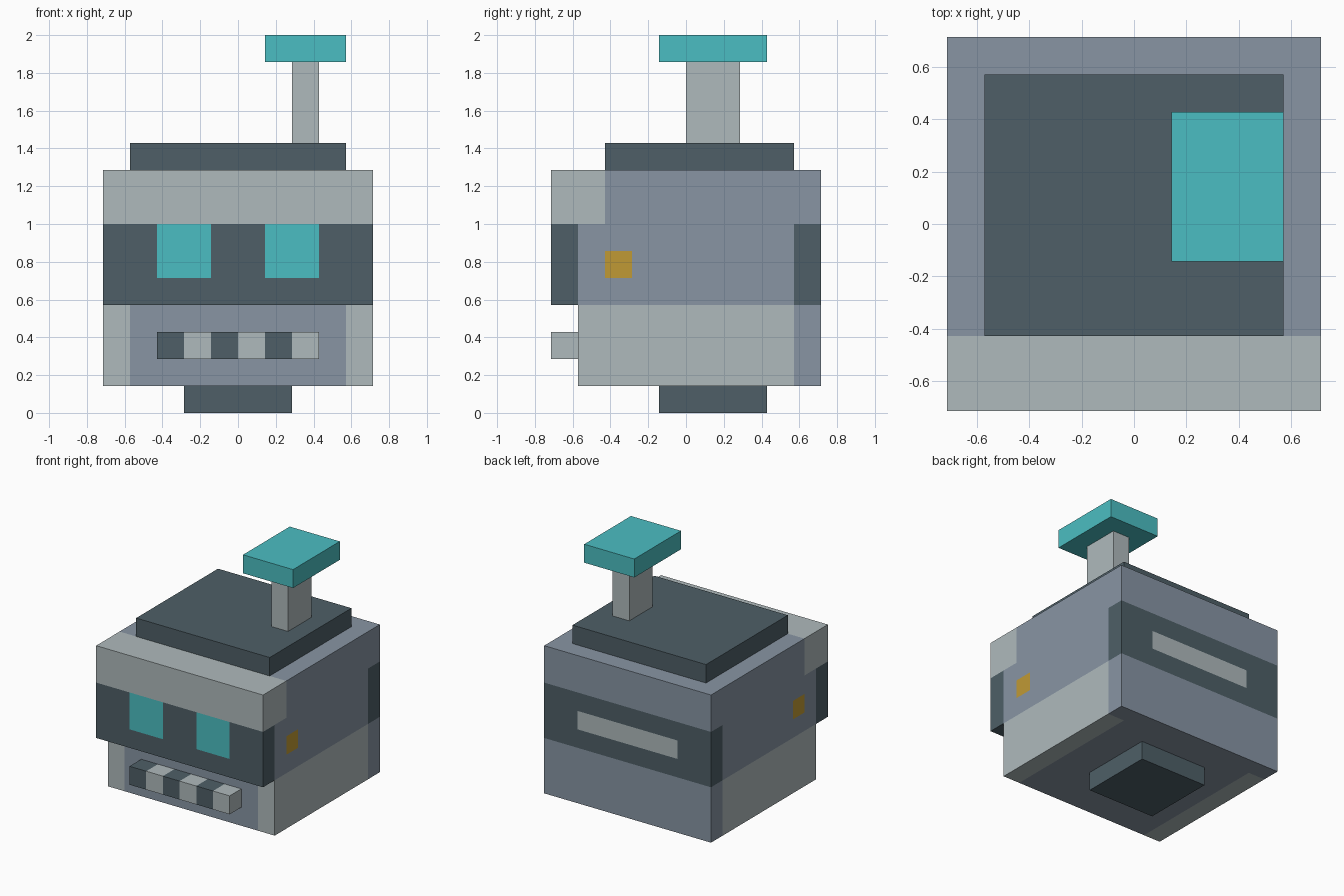
import bpy
import bmesh
from mathutils import Vector

if "Cube" in bpy.data.objects:
    bpy.data.objects.remove(bpy.data.objects["Cube"], do_unlink=True)

U = 1 / 7  # one block unit


def linear(c):
    c /= 255
    return c / 12.92 if c <= 0.04045 else ((c + 0.055) / 1.055) ** 2.4


def material(name, rgb):
    mat = bpy.data.materials.new(name)
    mat.use_nodes = True
    colour = [linear(c) for c in rgb] + [1]
    mat.diffuse_color = colour
    bsdf = next(n for n in mat.node_tree.nodes if n.type == "BSDF_PRINCIPLED")
    bsdf.inputs["Base Color"].default_value = colour
    return mat


MATS = [
    material("light grey", (175, 186, 188)),
    material("dark slate", (78, 95, 103)),
    material("blue grey", (136, 149, 164)),
    material("turquoise", (75, 190, 194)),
    material("amber", (192, 154, 53)),
]
LIGHT, DARK, BLUE, TURQUOISE, AMBER = range(5)


def block(name, x0, x1, profile, colour, cuts=((), (), ())):
    """Extrude a (y, z) profile along x, cut it, and paint each face by a rule."""
    bm = bmesh.new()
    base = bm.faces.new([bm.verts.new((x0, y, z)) for y, z in profile])
    side = bmesh.ops.extrude_face_region(bm, geom=[base], use_keep_orig=True)
    moved = [v for v in side["geom"] if isinstance(v, bmesh.types.BMVert)]
    bmesh.ops.translate(bm, verts=moved, vec=(x1 - x0, 0, 0))
    for axis, places in enumerate(cuts):
        normal = Vector([float(i == axis) for i in range(3)])
        for p in places:
            bmesh.ops.bisect_plane(bm, geom=bm.verts[:] + bm.edges[:] + bm.faces[:],
                                   plane_co=normal * p, plane_no=normal)
    bmesh.ops.recalc_face_normals(bm, faces=bm.faces[:])
    for f in bm.faces:
        # sample just under the surface
        inside = f.calc_center_median() - f.normal * 0.5
        f.material_index = colour(inside) if callable(colour) else colour
    bmesh.ops.scale(bm, vec=(U, U, U), verts=bm.verts[:])
    mesh = bpy.data.meshes.new(name)
    bm.to_mesh(mesh)
    bm.free()
    for mat in MATS:
        mesh.materials.append(mat)
    obj = bpy.data.objects.new(name, mesh)
    bpy.context.collection.objects.link(obj)


def box(name, x0, x1, y0, y1, z0, z1, colour, cuts=((), (), ())):
    block(name, x0, x1, [(y0, z0), (y1, z0), (y1, z1), (y0, z1)], colour, cuts)


def head_colour(p):
    x, y, z = abs(p.x), p.y, p.z
    if z > 7:  # brow
        return LIGHT if y < -3 else BLUE
    if z > 4:  # visor, ear bolts and rear band
        if y < -4:
            return TURQUOISE if 1 < x < 3 and z > 5 else DARK
        if y > 4:
            return LIGHT if x < 3 and 5 < z < 6 else DARK
        return AMBER if x > 4 and -3 < y < -2 and 5 < z < 6 else BLUE
    return LIGHT if x > 4 and y < 4 else BLUE  # jaw


# Head with the visor and brow overhanging the jaw
block("head", -5, 5, [(-4, 1), (5, 1), (5, 9), (-5, 9), (-5, 4), (-4, 4)], head_colour,
      ((-4, -3, -1, 1, 3, 4), (-4, -3, -2, 4), (4, 5, 6, 7)))

# Teeth in alternating colours
box("teeth", -3, 3, -5, -4, 2, 3, lambda p: LIGHT if int(p.x + 3) % 2 else DARK,
    (range(-2, 3), (), ()))

# Neck, top plate and antenna
box("neck", -2, 2, -1, 3, 0, 1, DARK)
box("top_plate", -4, 4, -3, 4, 9, 10, DARK)
box("antenna_stem", 2, 3, 0, 2, 10, 13, LIGHT)
box("antenna_cap", 1, 4, -1, 3, 13, 14, TURQUOISE)
